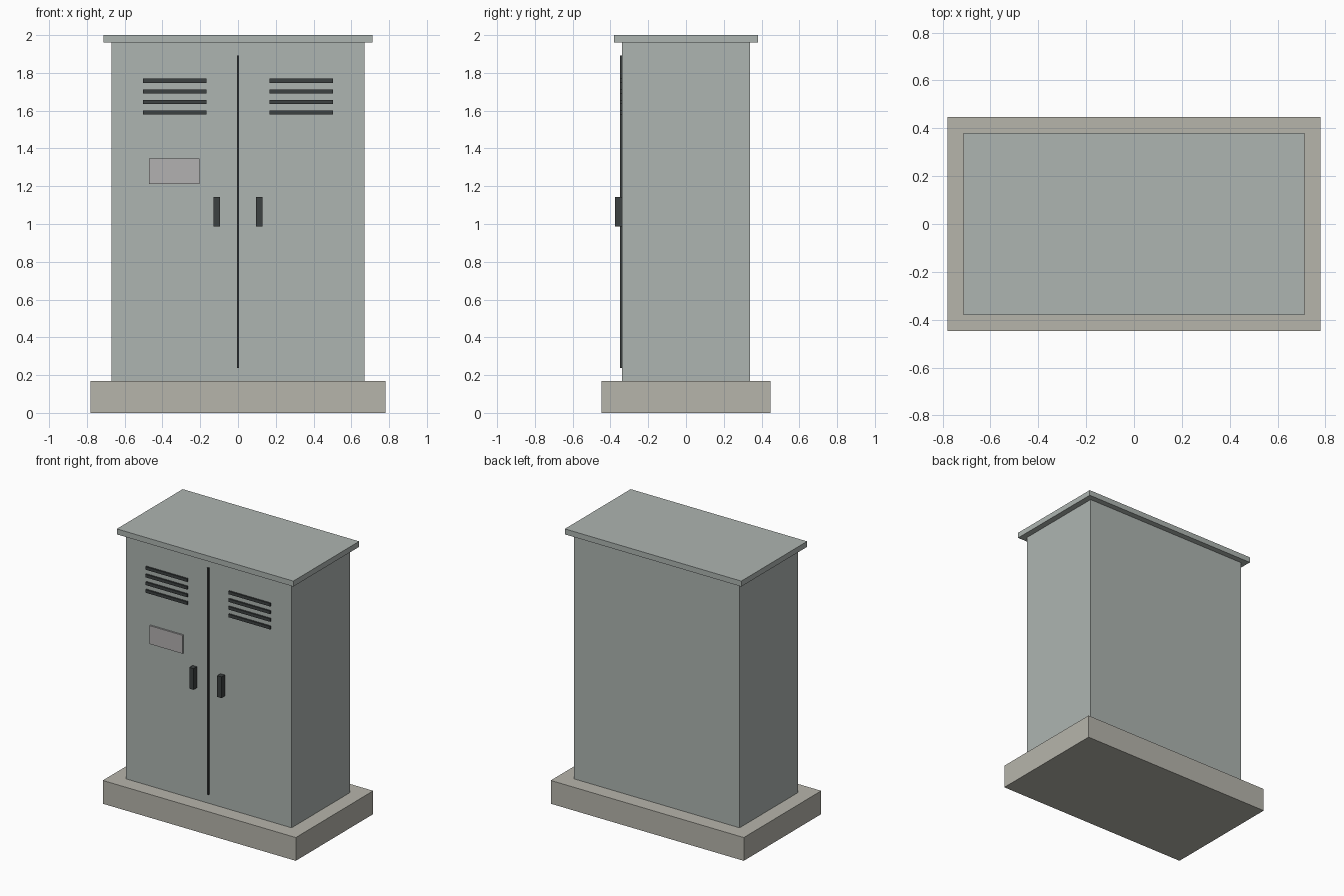
import bpy

if "Cube" in bpy.data.objects:
    bpy.data.objects.remove(bpy.data.objects["Cube"])


def material(name, rgb):
    m = bpy.data.materials.new(name)
    m.diffuse_color = (*rgb, 1)
    m.use_nodes = True
    m.node_tree.nodes["Principled BSDF"].inputs["Base Color"].default_value = m.diffuse_color
    return m


PAINT = material("grey_green_paint", (0.42, 0.46, 0.44))
CONCRETE = material("concrete", (0.47, 0.46, 0.41))
DARK = material("dark_trim", (0.045, 0.052, 0.052))
PLATE = material("plate_grey", (0.45, 0.44, 0.44))


def box(name, x, y, z, mat):
    """Box from (min, max) ranges on each axis."""
    ranges = (x, y, z)
    bpy.ops.mesh.primitive_cube_add(size=1, location=[(a + b) / 2 for a, b in ranges])
    ob = bpy.context.object
    ob.name = name
    ob.scale = [b - a for a, b in ranges]
    bpy.ops.object.transform_apply(location=False, rotation=False, scale=True)
    ob.data.materials.append(mat)
    return ob


FRONT = -0.338       # cabinet front face
TRIM = -0.35         # face of thin front trim
INSET = FRONT + 0.01  # trim sinks slightly into the door

# Plinth, cabinet and overhanging roof
box("plinth", (-0.78, 0.78), (-0.447, 0.447), (0, 0.17), CONCRETE)
box("cabinet_body", (-0.67, 0.67), (FRONT, -FRONT), (0.17, 1.96), PAINT)
box("roof", (-0.713, 0.713), (-0.38, 0.38), (1.96, 2.0), PAINT)

# Gap between the doors
box("door_seam", (-0.006, 0.006), (TRIM, INSET), (0.237, 1.893), DARK)

# Handles and vent slats, mirrored across the seam
for side, s in (("left", -1), ("right", 1)):
    box(f"{side}_handle", sorted((s * 0.096, s * 0.13)), (-0.377, INSET), (0.988, 1.143), DARK)
    for i in range(4):
        z = 1.59 + i * 0.056
        box(f"{side}_vent_slat_{i + 1}", sorted((s * 0.167, s * 0.503)),
            (TRIM, INSET), (z - 0.011, z + 0.011), DARK)

# Blank plate on the left door
box("door_plate", (-0.47, -0.203), (TRIM, INSET), (1.213, 1.347), PLATE)
